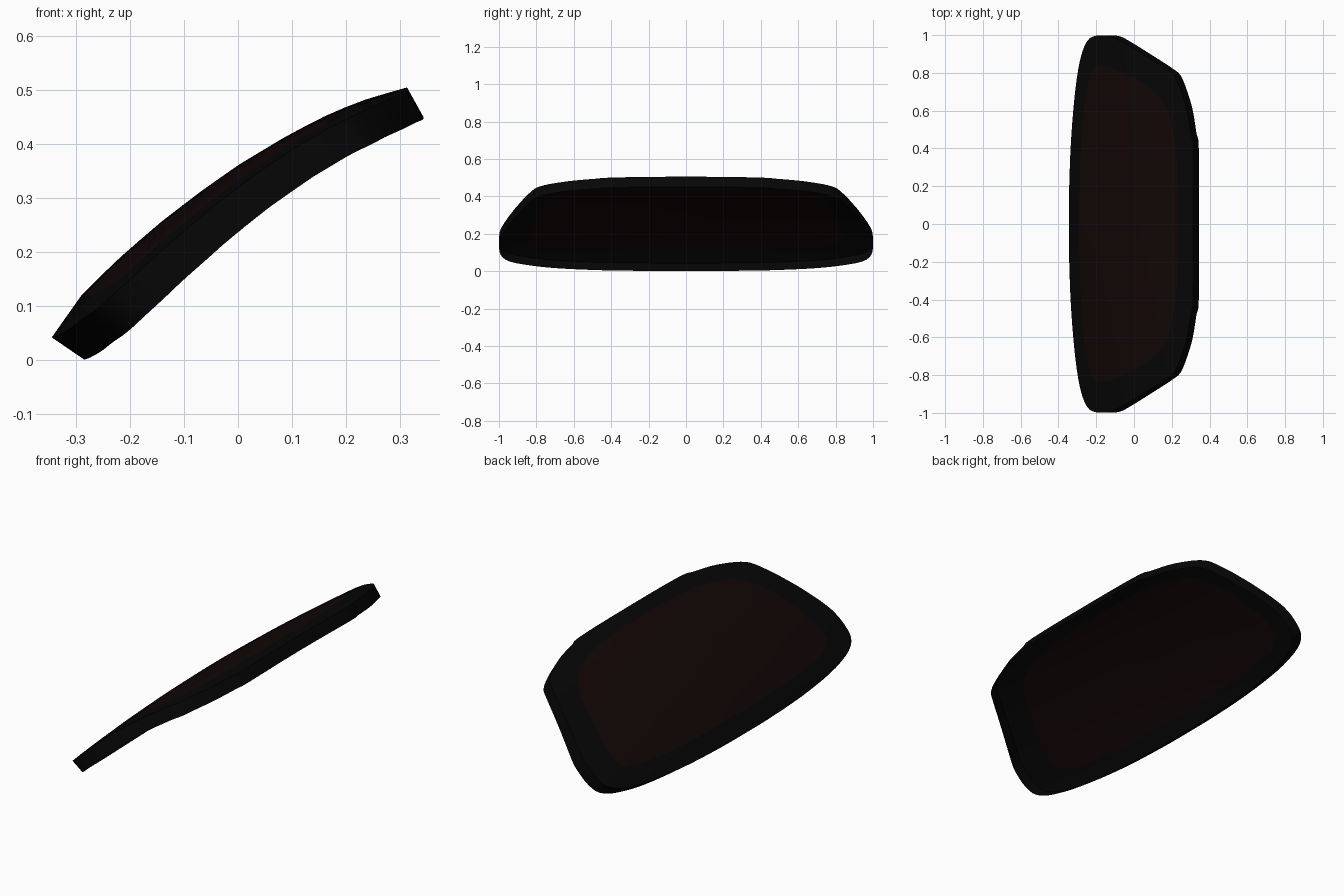
import bpy, bmesh, math

if "Cube" in bpy.data.objects:
    bpy.data.objects.remove(bpy.data.objects["Cube"])

# Lengthwise curve of the screen surface (x, z)
PROFILE = [(-.345, .042), (-.29, .12), (-.23, .18), (-.15, .25), (-.075, .308),
           (0, .361), (.095, .418), (.175, .459), (.24, .484), (.313, .505)]
# Half outlines (x, y), from lower edge to upper edge
OUTER = [(-.345, 0), (-.343, .2), (-.333, .45), (-.312, .7), (-.285, .87), (-.25, .965),
         (-.205, .996), (-.135, .996), (-.075, .97), (.06, .89), (.165, .825), (.213, .785),
         (.25, .7), (.28, .6), (.3, .48), (.313, .4), (.313, 0)]
INNER = [(-.29, 0), (-.289, .2), (-.28, .42), (-.265, .6), (-.25, .72), (-.225, .8),
         (-.195, .835), (-.125, .83), (-.06, .8), (.04, .75), (.11, .7), (.16, .64),
         (.185, .58), (.205, .5), (.22, .4), (.228, .3), (.235, 0)]
CENTRE = (-.03, 0)


def full(half, steps=3):
    """Mirror a half outline and round it with a closed spline."""
    p = half + [(x, -y) for x, y in half[-2:0:-1]]
    n, out = len(p), []
    for i in range(n):
        a, b, c, d = (p[(i + k) % n] for k in (-1, 0, 1, 2))
        for s in range(steps):
            t = s / steps
            out.append(tuple(
                .5 * (2 * b[k] + (c[k] - a[k]) * t
                      + (2 * a[k] - 5 * b[k] + 4 * c[k] - d[k]) * t ** 2
                      + (3 * b[k] - a[k] - 3 * c[k] + d[k]) * t ** 3) for k in (0, 1)))
    return out


def blend(a, b, t):
    return [(p[0] + (q[0] - p[0]) * t, p[1] + (q[1] - p[1]) * t) for p, q in zip(a, b)]


def height(x):
    for (x0, z0), (x1, z1) in zip(PROFILE, PROFILE[1:]):
        if x <= x1:
            break
    return z0 + (z1 - z0) * (x - x0) / (x1 - x0)


def place(x, y, lip=False):
    t = (x + .345) / .658
    z = height(x) - (.065 - .035 * t) * y * y       # sides droop
    if lip:                                         # lip folded down behind the edge
        x, z = x + .06 - .03 * t, z - .041 - .013 * t
    return (x, y, z)


def build(name, rings, lip, cap, color):
    bm = bmesh.new()
    n = len(rings[0])
    vs = [[bm.verts.new(place(x, y)) for x, y in r] for r in rings]
    if lip:
        vs.insert(0, [bm.verts.new(place(x, y, True)) for x, y in rings[0]])
    for a, b in zip(vs, vs[1:]):
        for i in range(n):
            j = (i + 1) % n
            bm.faces.new([b[i], b[j], a[j], a[i]])
    if cap:
        c = bm.verts.new(place(*CENTRE))
        for i in range(n):
            bm.faces.new([c, vs[-1][(i + 1) % n], vs[-1][i]])
    me = bpy.data.meshes.new(name)
    bm.to_mesh(me)
    bm.free()
    ob = bpy.data.objects.new(name, me)
    bpy.context.collection.objects.link(ob)
    mat = bpy.data.materials.new(name + "_material")
    mat.diffuse_color = color
    mat.use_nodes = True
    mat.node_tree.nodes["Principled BSDF"].inputs["Base Color"].default_value = mat.diffuse_color
    me.materials.append(mat)
    bpy.ops.object.select_all(action='DESELECT')
    ob.select_set(True)
    bpy.context.view_layer.objects.active = ob
    bpy.ops.object.shade_smooth_by_angle(angle=math.radians(40))


outer, inner = full(OUTER), full(INNER)
middle = [CENTRE] * len(inner)

# Black border with its folded lip
build("windscreen_border", [blend(outer, inner, i / 3) for i in range(4)],
      True, False, (.0018, .0018, .0018, 1))
# Tinted pane
build("windscreen_glass", [blend(inner, middle, i / 7) for i in range(7)],
      False, True, (.006, .0018, .0018, 1))
